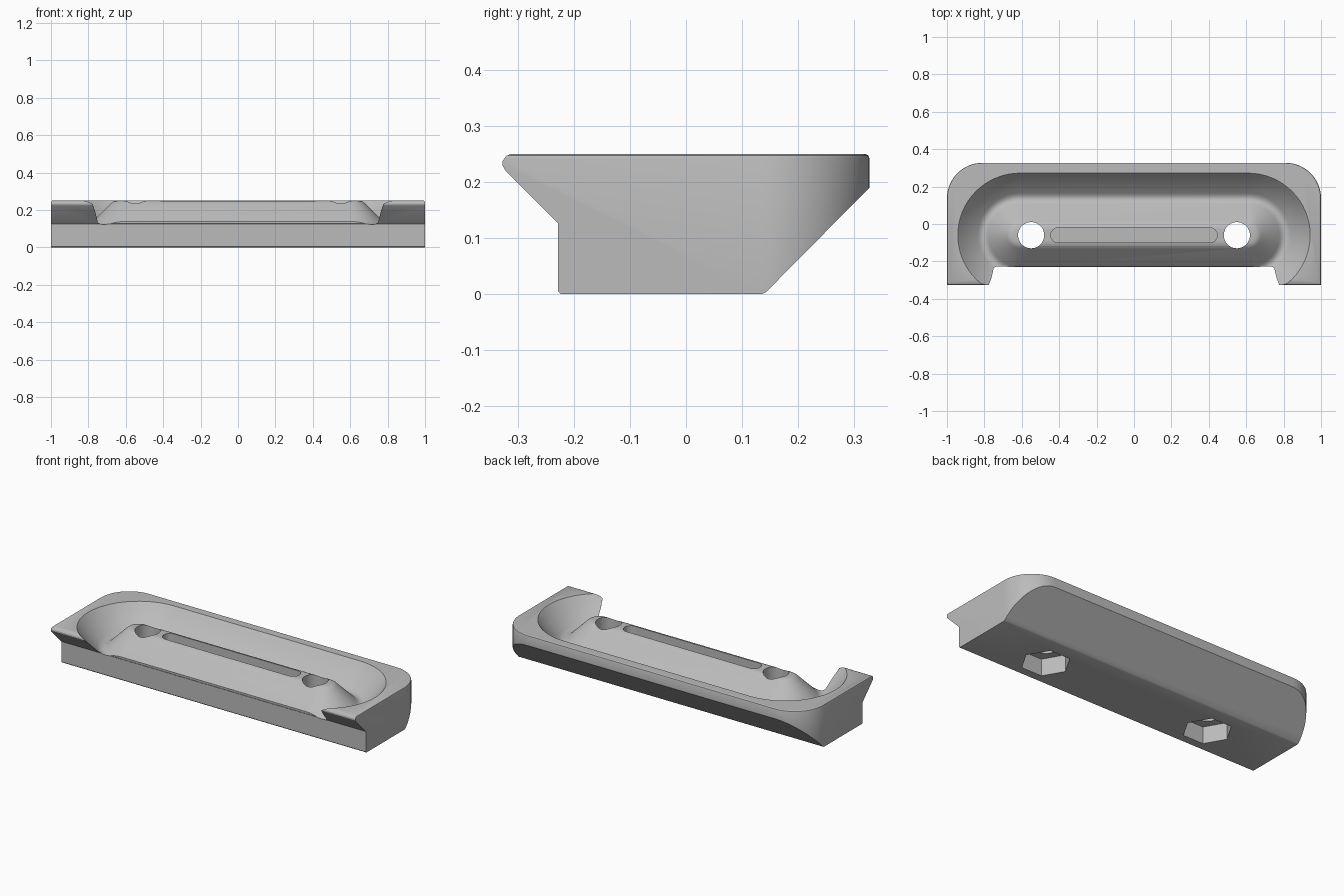
import bpy, bmesh
from math import sin, cos, pi, radians

cube = bpy.data.objects.get("Cube")
if cube:
    bpy.data.objects.remove(cube, do_unlink=True)

grey = bpy.data.materials.new("light grey")
grey.use_nodes = True
grey.diffuse_color = (0.5, 0.5, 0.5, 1)
grey.node_tree.nodes["Principled BSDF"].inputs["Base Color"].default_value = (0.5, 0.5, 0.5, 1)

MID_Y = -0.06   # centre line of ridge, slot and holes
HOLE_X = 0.55


def loft(name, rings, closed=False):
    """Skin equal-length rings of points; cap the ends or close the loop."""
    bm = bmesh.new()
    loops = [[bm.verts.new(p) for p in ring] for ring in rings]
    n = len(loops[0])
    pairs = list(zip(loops, loops[1:]))
    if closed:
        pairs.append((loops[-1], loops[0]))
    else:
        bm.faces.new(loops[0])
        bm.faces.new(loops[-1])
    for a, b in pairs:
        for i in range(n):
            j = (i + 1) % n
            bm.faces.new((a[i], a[j], b[j], b[i]))
    bmesh.ops.recalc_face_normals(bm, faces=bm.faces)
    mesh = bpy.data.meshes.new(name)
    bm.to_mesh(mesh)
    bm.free()
    mesh.materials.append(grey)
    obj = bpy.data.objects.new(name, mesh)
    bpy.context.collection.objects.link(obj)
    return obj


def prism(name, outline, z0, z1):
    return loft(name, [[(x, y, z) for x, y in outline] for z in (z0, z1)])


def stadium(half, r, steps=32):
    """Rounded slot outline, straight part from -half to half."""
    pts = []
    for side, start in ((1, -pi / 2), (-1, pi / 2)):
        for i in range(steps + 1):
            a = start + pi * i / steps
            pts.append((side * half + r * cos(a), MID_Y + r * sin(a)))
    return pts


def polygon(x, r, n):
    return [(x + r * cos(2 * pi * i / n), MID_Y + r * sin(2 * pi * i / n)) for i in range(n)]


def plan(inset):
    """Outline with two rounded back corners."""
    w, back, r = 1 - inset, 0.4, 0.19 - inset
    back = 0.327 - inset
    pts = [(-w, -0.5), (w, -0.5)]
    for side, start in ((1, 0), (-1, pi / 2)):
        for i in range(17):
            a = start + pi / 2 * i / 16
            pts.append((side * (w - r) + r * cos(a), back - r + r * sin(a)))
    return pts


def combine(target, tool, operation="DIFFERENCE"):
    mod = target.modifiers.new("cut", "BOOLEAN")
    mod.operation, mod.solver, mod.object = operation, "EXACT", tool
    bpy.context.view_layer.objects.active = target
    bpy.ops.object.modifier_apply(modifier=mod.name)
    bpy.data.objects.remove(tool, do_unlink=True)


# Body: side profile with front overhang and sloped back underside
side = [(-0.228, 0.005), (-0.223, 0), (0.135, 0), (0.143, 0.004), (0.327, 0.19),
        (0.34, 0.2), (0.34, 0.25), (-0.312, 0.25), (-0.321, 0.246), (-0.327, 0.237),
        (-0.327, 0.229), (-0.321, 0.219), (-0.228, 0.126)]
body = loft("tray_body", [[(x, y, z) for y, z in side] for x in (-1.1, 1.1)])
combine(body, loft("plan_shape", [[(x, y, z) for x, y in plan(inset)] for inset, z in
        ((0, -0.1), (0, 0.242), (0.002, 0.247), (0.008, 0.2505), (0.008, 0.3))]), "INTERSECT")

# Rounded V groove running around the central ridge
groove = [(0.035, 0.3), (0.035, 0.25), (0.047, 0.248), (0.058, 0.244), (0.07, 0.235),
          (0.168, 0.137), (0.18, 0.127), (0.194, 0.122), (0.208, 0.124), (0.224, 0.133),
          (0.312, 0.226), (0.323, 0.24), (0.333, 0.251), (0.333, 0.3)]
combine(body, loft("groove_cutter", [[(x, y, z) for x, y in stadium(0.61, r)]
                                     for r, z in groove], closed=True))

# Front opening between the two arms
combine(body, prism("opening_cutter", [(-0.79, -0.36), (0.79, -0.36), (0.738, -0.2265),
                                       (-0.738, -0.2265)], 0.127, 0.4))

# Slot in the ridge, screw holes and hexagonal nut pockets
combine(body, prism("slot_cutter", stadium(0.405, 0.04, 16), 0.16, 0.4))
for x in (-HOLE_X, HOLE_X):
    combine(body, prism("hole_cutter", polygon(x, 0.07, 48), -0.1, 0.4))
    combine(body, prism("nut_cutter", polygon(x, 0.133, 6), -0.1, 0.1))

# Smooth curved areas, keep edges crisp
bpy.ops.object.select_all(action="DESELECT")
body.select_set(True)
bpy.context.view_layer.objects.active = body
bpy.ops.object.shade_smooth_by_angle(angle=radians(28))
